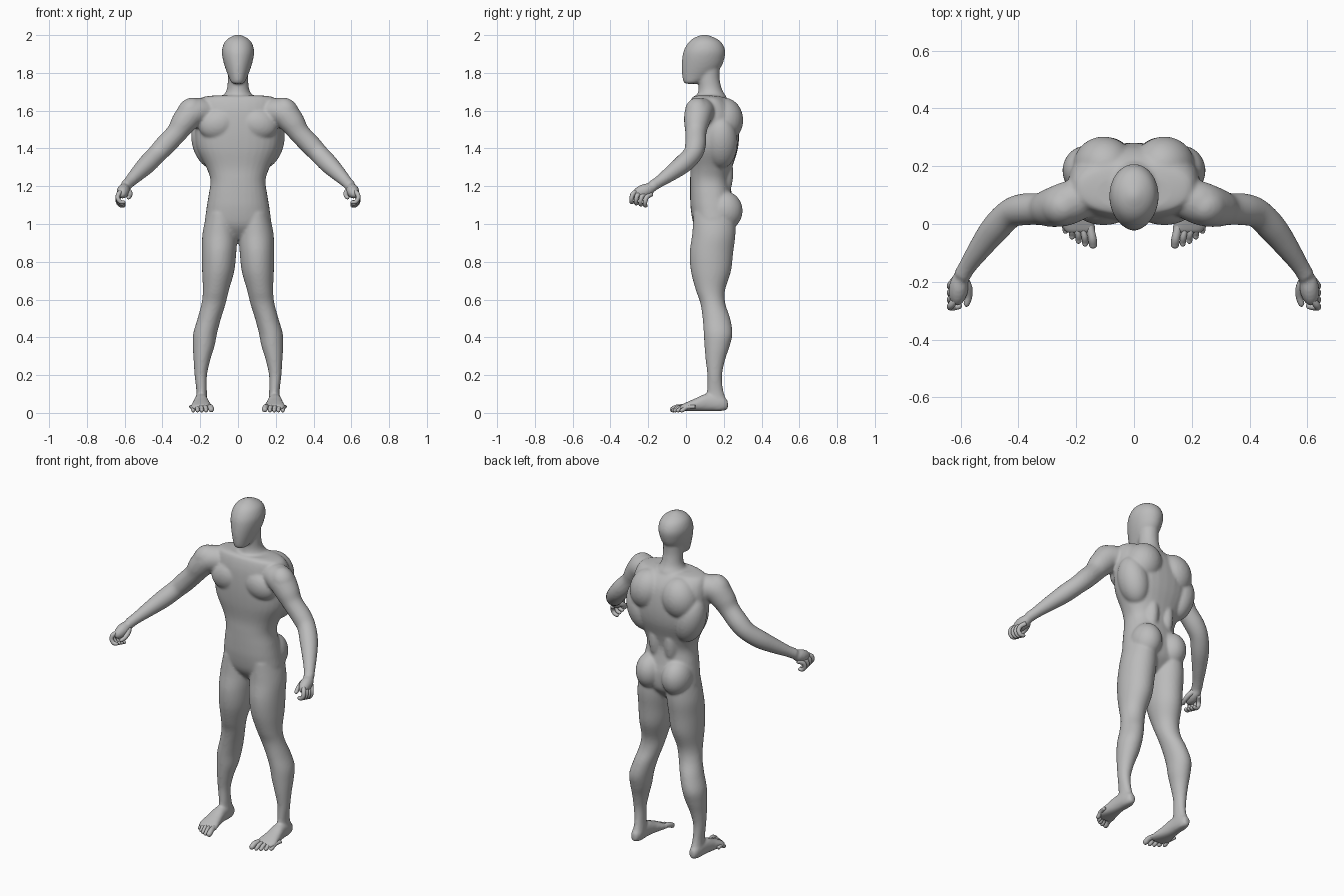
import bpy, bmesh, math
from mathutils import Vector, Matrix

skin = bpy.data.materials.new("plain grey")
skin.diffuse_color = (0.5, 0.5, 0.5, 1)


def spline(keys, n=5):
    """Catmull-Rom interpolation of equally long tuples."""
    out = []
    for i in range(len(keys) - 1):
        a, b, c, d = (keys[min(max(j, 0), len(keys) - 1)] for j in range(i - 1, i + 3))
        for k in range(n):
            t = k / n
            out.append([0.5 * (2 * q + (r - p) * t + (2 * p - 5 * q + 4 * r - s) * t * t
                               + (3 * q - p - 3 * r + s) * t ** 3)
                        for p, q, r, s in zip(a, b, c, d)])
    return out + [list(keys[-1])]


def loft(bm, rings):
    """Skin a list of point rings and cap both ends."""
    rows = [[bm.verts.new(p) for p in ring] for ring in rings]
    n = len(rows[0])
    faces = [bm.faces.new((a[i], a[(i + 1) % n], b[(i + 1) % n], b[i]))
             for a, b in zip(rows, rows[1:]) for i in range(n)]
    faces += [bm.faces.new(rows[0][::-1]), bm.faces.new(rows[-1])]
    bmesh.ops.recalc_face_normals(bm, faces=faces)


def oval(center, u, v, power=2.0, n=32):
    """Super-ellipse ring around center with half axes u and v."""
    ring = []
    for i in range(n):
        a = 2 * math.pi * i / n
        c, s = math.cos(a), math.sin(a)
        ring.append(center + u * math.copysign(abs(c) ** (2 / power), c)
                    + v * math.copysign(abs(s) ** (2 / power), s))
    return ring


def column(bm, keys, side=1, power=2.0):
    """Upright form from (z, centre x, half width, front y, back y)."""
    loft(bm, [oval(Vector((side * cx, (f + b) / 2, z)), Vector((side * rx, 0, 0)),
                   Vector((0, (b - f) / 2, 0)), power) for z, cx, rx, f, b in spline(keys)])


def tube(bm, keys, side=1, n=24):
    """Round limb along (x, y, z, radius)."""
    pts = spline(keys)
    pos = [Vector((side * x, y, z)) for x, y, z, r in pts]
    rings, u = [], None
    for i, p in enumerate(pos):
        t = (pos[min(i + 1, len(pos) - 1)] - pos[max(i - 1, 0)]).normalized()
        u = t.orthogonal() if u is None else u - t * u.dot(t)
        u.normalize()
        rings.append(oval(p, u * pts[i][3], t.cross(u) * pts[i][3], 2, n))
    loft(bm, rings)


def lump(bm, center, size, side=1, turn=(0, 0, 0)):
    """Ellipsoid muscle."""
    m = Matrix.Translation((side * center[0], center[1], center[2]))
    for ang, ax in zip((turn[0], side * turn[1], side * turn[2]), "XYZ"):
        m = m @ Matrix.Rotation(math.radians(ang), 4, ax)
    bmesh.ops.create_uvsphere(bm, u_segments=28, v_segments=18, radius=1,
                              matrix=m @ Matrix.Diagonal((*size, 1)))


def finish(bm, name):
    me = bpy.data.meshes.new(name)
    bm.to_mesh(me)
    bm.free()
    me.materials.append(skin)
    me.polygons.foreach_set("use_smooth", [True] * len(me.polygons))
    ob = bpy.data.objects.new(name, me)
    bpy.context.collection.objects.link(ob)
    return ob


body = bmesh.new()

# torso
column(body, [(1.68, 0, .13, .05, .17), (1.665, 0, .20, .03, .215), (1.6, 0, .225, .012, .262),
              (1.5, 0, .228, .006, .28), (1.4, 0, .218, .01, .275), (1.3, 0, .168, .022, .245),
              (1.23, 0, .146, .022, .232), (1.15, 0, .156, .022, .245), (1.08, 0, .167, .025, .26),
              (1.0, 0, .172, .04, .255), (.95, 0, .12, .07, .22), (.92, 0, .06, .1, .19)],
       power=2.3)
# neck
column(body, [(1.62, 0, .12, .05, .22), (1.67, 0, .085, .055, .215), (1.71, 0, .06, .066, .192),
              (1.77, 0, .054, .065, .178), (1.84, 0, .055, .06, .18)])
# head
column(body, [(1.742, 0, .022, .0, .05), (1.75, 0, .036, -.012, .08), (1.78, 0, .05, -.02, .135),
              (1.83, 0, .069, -.023, .185), (1.88, 0, .082, -.02, .204), (1.92, 0, .085, -.011, .207),
              (1.96, 0, .073, .012, .189), (1.985, 0, .048, .042, .155), (2.002, 0, .012, .085, .11)])

for s in (1, -1):
    # leg
    column(body, [(1.06, .09, .075, .04, .26), (.95, .096, .092, .033, .262), (.85, .1, .091, .02, .25),
                  (.75, .105, .085, .026, .238), (.65, .117, .069, .052, .207), (.58, .129, .064, .076, .208),
                  (.5, .152, .062, .088, .234), (.42, .174, .063, .094, .246), (.35, .182, .057, .098, .23),
                  (.28, .191, .044, .104, .207), (.2, .197, .033, .113, .191), (.12, .193, .028, .112, .197),
                  (.06, .192, .03, .11, .215), (.015, .192, .024, .12, .21)], s)
    # foot
    foot = spline([(.222, .193, .042, .016, .022), (.19, .193, .05, .03, .04), (.11, .195, .055, .037, .046),
                   (.05, .195, .043, .047, .034), (0, .193, .033, .058, .022), (-.03, .185, .027, .053, .014)])
    loft(body, [oval(Vector((s * x, y, z)), Vector((s * rx, 0, 0)), Vector((0, 0, rz)), 2.3)
                for y, x, z, rx, rz in foot])
    # arm
    tube(body, [(.16, .1, 1.59, .07), (.235, .07, 1.59, .075), (.285, .057, 1.54, .068),
                (.325, .052, 1.482, .056), (.385, .05, 1.418, .055), (.43, .035, 1.37, .051),
                (.48, -.015, 1.318, .05), (.53, -.08, 1.268, .041), (.575, -.145, 1.222, .031),
                (.596, -.18, 1.2, .03)], s)
    # palm
    lump(body, (.607, -.222, 1.175), (.034, .066, .036), s, (20, 0, 8))
    # muscles: chest, shoulder, shoulder blade, side of back, buttock
    lump(body, (.105, .06, 1.53), (.105, .064, .085), s, (0, 15, 0))
    lump(body, (.255, .06, 1.595), (.065, .066, .078), s, (0, -35, 0))
    lump(body, (.105, .2, 1.55), (.105, .103, .12), s, (0, -15, 0))
    lump(body, (.16, .185, 1.43), (.083, .088, .14), s, (0, 15, 0))
    lump(body, (.085, .2, 1.07), (.083, .1, .105), s)
    # lower back columns beside the spine
    lump(body, (.05, .19, 1.27), (.045, .06, .14), s)

ob = finish(body, "body")
remesh = ob.modifiers.new("blend", 'REMESH')
remesh.mode = 'VOXEL'
remesh.voxel_size = 0.0075
remesh.use_smooth_shade = True
relax = ob.modifiers.new("relax", 'SMOOTH')
relax.factor = 0.5
relax.iterations = 7

# toes, big one on the inner side
toes = bmesh.new()
for s in (1, -1):
    for i, (x, tip) in enumerate([(.142, -.078), (.169, -.072), (.192, -.062), (.214, -.047), (.237, -.027)]):
        r = .015 if i == 0 else .011
        tube(toes, [(x + .012, tip + .075, .033, r * .9), (x + .003, tip + .032, .03, r),
                    (x, tip + .01, r + .004, r), (x, tip - .001, r + .001, r * .8),
                    (x, tip - .006, r, r * .3)], s, 12)
finish(toes, "toes")

# half-curled fingers and thumb
fingers = bmesh.new()
for s in (1, -1):
    for i in range(4):
        y, z = -.284 + .024 * i, 1.158 - .006 * i
        tube(fingers, [(.612, y + .03, z + .018, .012), (.632, y + .004, z + .002, .0125),
                       (.636, y - .004, z - .022, .0115), (.622, y - .004, z - .041, .011),
                       (.602, y, z - .042, .0095), (.596, y, z - .041, .003)], s, 12)
    tube(fingers, [(.592, -.19, 1.185, .017), (.575, -.218, 1.168, .015), (.572, -.25, 1.15, .012),
                   (.58, -.278, 1.14, .01), (.583, -.285, 1.138, .003)], s, 12)
finish(fingers, "fingers")
